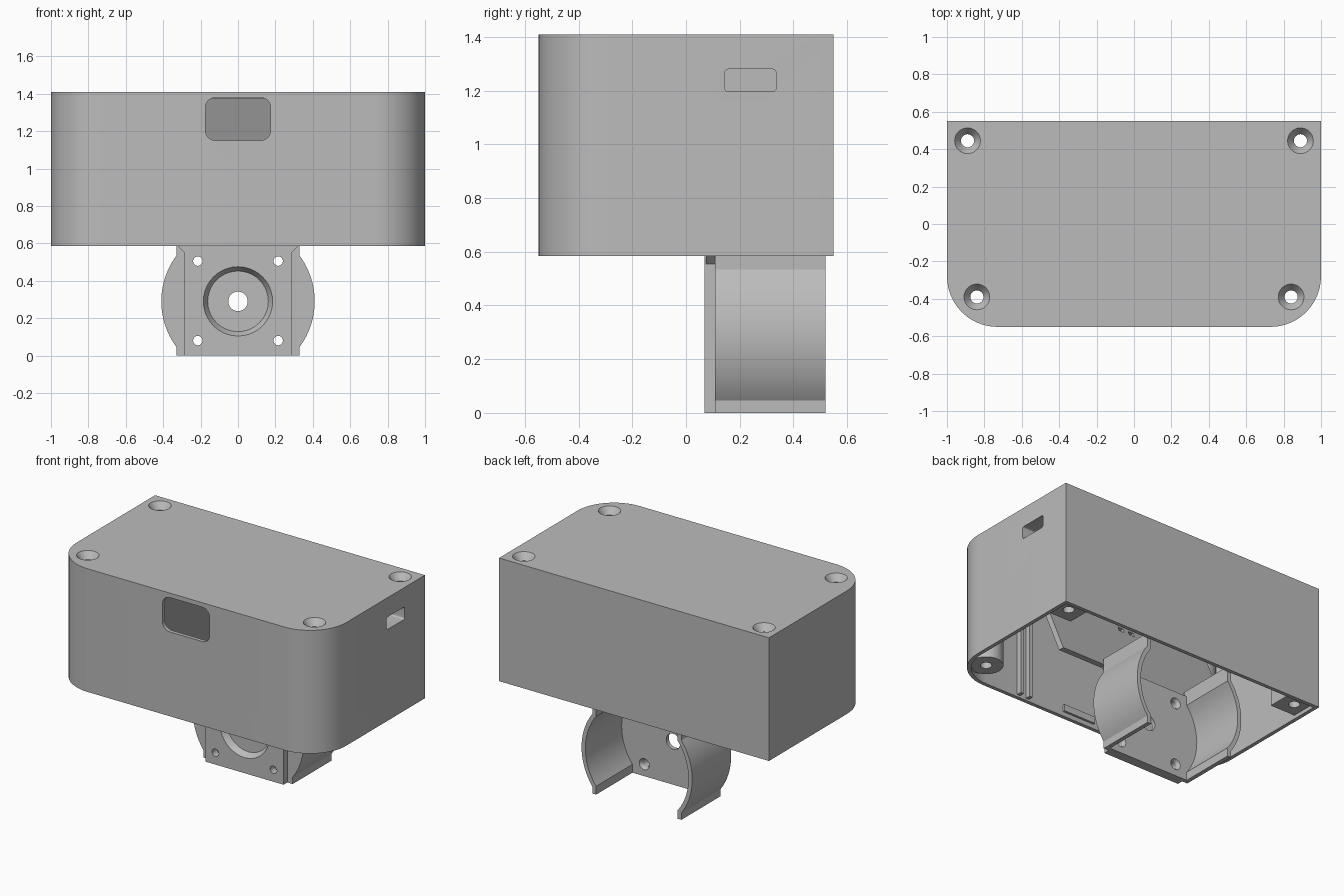
import bpy, bmesh, math
from mathutils import Matrix, Vector

cube = bpy.data.objects.get("Cube")
if cube:
    bpy.data.objects.remove(cube, do_unlink=True)

grey = bpy.data.materials.new("matte grey")
grey.use_nodes = True
colour = (0.5, 0.5, 0.5, 1)
grey.diffuse_color = colour
grey.node_tree.nodes["Principled BSDF"].inputs["Base Color"].default_value = colour

AXES = {"x": Matrix(((0, 0, 1), (1, 0, 0), (0, 1, 0))),   # profile lies in (y, z)
        "y": Matrix(((1, 0, 0), (0, 0, 1), (0, 1, 0))),   # profile lies in (x, z)
        "z": Matrix.Identity(3)}                          # profile lies in (x, y)


def finish(name, bm):
    bmesh.ops.recalc_face_normals(bm, faces=bm.faces)
    mesh = bpy.data.meshes.new(name)
    bm.to_mesh(mesh)
    bm.free()
    mesh.materials.append(grey)
    obj = bpy.data.objects.new(name, mesh)
    bpy.context.collection.objects.link(obj)
    return obj


def prism(name, outline, axis, a, b):
    """Extrude a 2D outline along an axis from a to b."""
    bm = bmesh.new()
    m = AXES[axis]
    low = [bm.verts.new(m @ Vector((u, v, a))) for u, v in outline]
    high = [bm.verts.new(m @ Vector((u, v, b))) for u, v in outline]
    bm.faces.new(low)
    bm.faces.new(high)
    n = len(outline)
    for i in range(n):
        j = (i + 1) % n
        bm.faces.new((low[i], low[j], high[j], high[i]))
    return finish(name, bm)


def arc(cu, cv, r, start, end, n=12):
    angles = [math.radians(start + (end - start) * i / n) for i in range(n + 1)]
    return [(cu + r * math.cos(t), cv + r * math.sin(t)) for t in angles]


def rounded(u0, u1, v0, v1, r):
    return (arc(u1 - r, v1 - r, r, 0, 90, 6) + arc(u0 + r, v1 - r, r, 90, 180, 6)
            + arc(u0 + r, v0 + r, r, 180, 270, 6) + arc(u1 - r, v0 + r, r, 270, 360, 6))


def rect(u0, u1, v0, v1):
    return [(u0, v0), (u1, v0), (u1, v1), (u0, v1)]


def cone(centre, r1, r2, depth, axis):
    """Cone or cylinder, r1 at the low end of the axis."""
    bm = bmesh.new()
    bmesh.ops.create_cone(bm, cap_ends=True, segments=40, radius1=r1, radius2=r2, depth=depth)
    bmesh.ops.transform(bm, matrix=AXES[axis].to_4x4(), verts=bm.verts)
    bmesh.ops.translate(bm, vec=centre, verts=bm.verts)
    return finish("cutter", bm)


def boolean(obj, others, mode="DIFFERENCE"):
    for other in others:
        mod = obj.modifiers.new("bool", "BOOLEAN")
        mod.operation, mod.object, mod.solver = mode, other, "EXACT"
    dg = bpy.context.evaluated_depsgraph_get()
    mesh = bpy.data.meshes.new_from_object(obj.evaluated_get(dg))
    obj.modifiers.clear()
    obj.data = mesh
    for other in others:
        bpy.data.objects.remove(other, do_unlink=True)


# housing: thin shell, open below, with two rounded front corners
BOTTOM, TOP, WALL = 0.585, 1.41, 0.025


def plan(inset):
    x, y, r = 1 - inset, 0.55 - inset, 0.27 - inset
    return ([(x, y), (-x, y)] + arc(-0.73, -0.28, r, 180, 270) + arc(0.73, -0.28, r, 270, 360))


housing = prism("housing", plan(0), "z", BOTTOM, TOP)
boolean(housing, [prism("cutter", plan(WALL), "z", BOTTOM - 0.1, TOP - 0.035)])

# corner screw posts, slot surround and guide ribs
SCREWS = [(s * x, y) for s in (1, -1) for x, y in ((0.89, 0.445), (0.84, -0.39))]
adds = []
for x, y in SCREWS:
    s = 1 if x > 0 else -1
    if y > 0:
        lo, hi = sorted((s * 0.79, s * 0.985))
        adds.append(prism("post", rect(lo, hi, 0.345, 0.535), "z", 0.61, TOP - 0.02))
    else:
        adds.append(prism("post", arc(x, y, 0.105, 0, 348, 29), "z", 0.61, TOP - 0.02))
adds.append(prism("surround", rect(0.12, 0.36, 1.17, 1.305), "x", 0.88, 0.985))
for s in (1, -1):
    for x in (0.4, 0.47):
        adds.append(prism("rib", rect(s * x - 0.012, s * x + 0.012, 0.6, TOP - 0.02), "y", -0.535, -0.49))
adds.append(prism("catch", rect(-0.12, 0.12, 0.615, 0.66), "y", -0.535, -0.51))
boolean(housing, adds, "UNION")

# screw holes, front window and side slot
cuts = []
for x, y in SCREWS:
    cuts.append(cone((x, y, 1), 0.035, 0.035, 1.4, "z"))
    cuts.append(cone((x, y, TOP - 0.02), 0.035, 0.0725, 0.05, "z"))
cuts.append(prism("cutter", rounded(-0.175, 0.175, 1.15, 1.38, 0.055), "y", -0.7, -0.4))
cuts.append(prism("cutter", rounded(0.145, 0.335, 1.197, 1.28, 0.012), "x", 0.8, 1.1))
boolean(housing, cuts)

# sloping inner panel leaning forward towards the window
panel = prism("inner_panel", [(0.11, 0.585), (0.07, 0.585), (-0.27, 1.385), (-0.23, 1.385)],
              "x", -0.65, 0.65)
boolean(panel, [prism("cutter", rect(x - 0.02, x + 0.02, 1.0, 1.03), "y", -0.3, 0.3)
                for x in (-0.04, 0.04)])

# round holder: end wall, curved side jaws
CZ, R, T = 0.29, 0.41, 0.028


def side(inset, high):
    r, x = R - inset, 0.33 - inset
    t = math.degrees(math.acos(x / r))
    return [(x, 0)] + arc(0, CZ, r, -t, t, 24) + [(x, high)]


right_side = side(0, 0.625)
end_wall = prism("holder_end_wall",
                 side(0, 0.585) + [(-u, v) for u, v in reversed(side(0, 0.585))], "y", 0.108, 0.135)
for s, label in ((1, "left"), (-1, "right")):
    outline = right_side + side(T, 0.625)[::-1]
    prism(label + "_holder_jaw", [(s * u, v) for u, v in outline], "y", 0.108, 0.52)

# front mounting plate with chamfered top gussets
plate = prism("mounting_plate", rect(-0.29, 0.29, 0, 0.585), "y", 0.068, 0.112)
for s, label in ((1, "left"), (-1, "right")):
    prism(label + "_gusset", [(s * 0.285, 0.55), (s * 0.285, 0.585), (s * 0.32, 0.585)], "y", 0.075, 0.11)

# bearing recess, shaft hole and fixing holes
for part in (plate, end_wall):
    holes = [cone((0, 0.1, CZ), 0.052, 0.052, 0.4, "y")]
    for x in (-0.215, 0.215):
        for z in (0.08, 0.505):
            holes.append(cone((x, 0.1, z), 0.025, 0.025, 0.4, "y"))
            if part == end_wall:
                holes.append(cone((x, 0.14, z), 0.025, 0.055, 0.05, "y"))
    if part == plate:
        holes.append(cone((0, 0.09, CZ), 0.19, 0.155, 0.06, "y"))
    boolean(part, holes)

# smooth shading on curved walls only
for obj in bpy.context.scene.objects:
    obj.select_set(obj.type == "MESH")
bpy.context.view_layer.objects.active = housing
bpy.ops.object.shade_smooth_by_angle(angle=math.radians(30))
